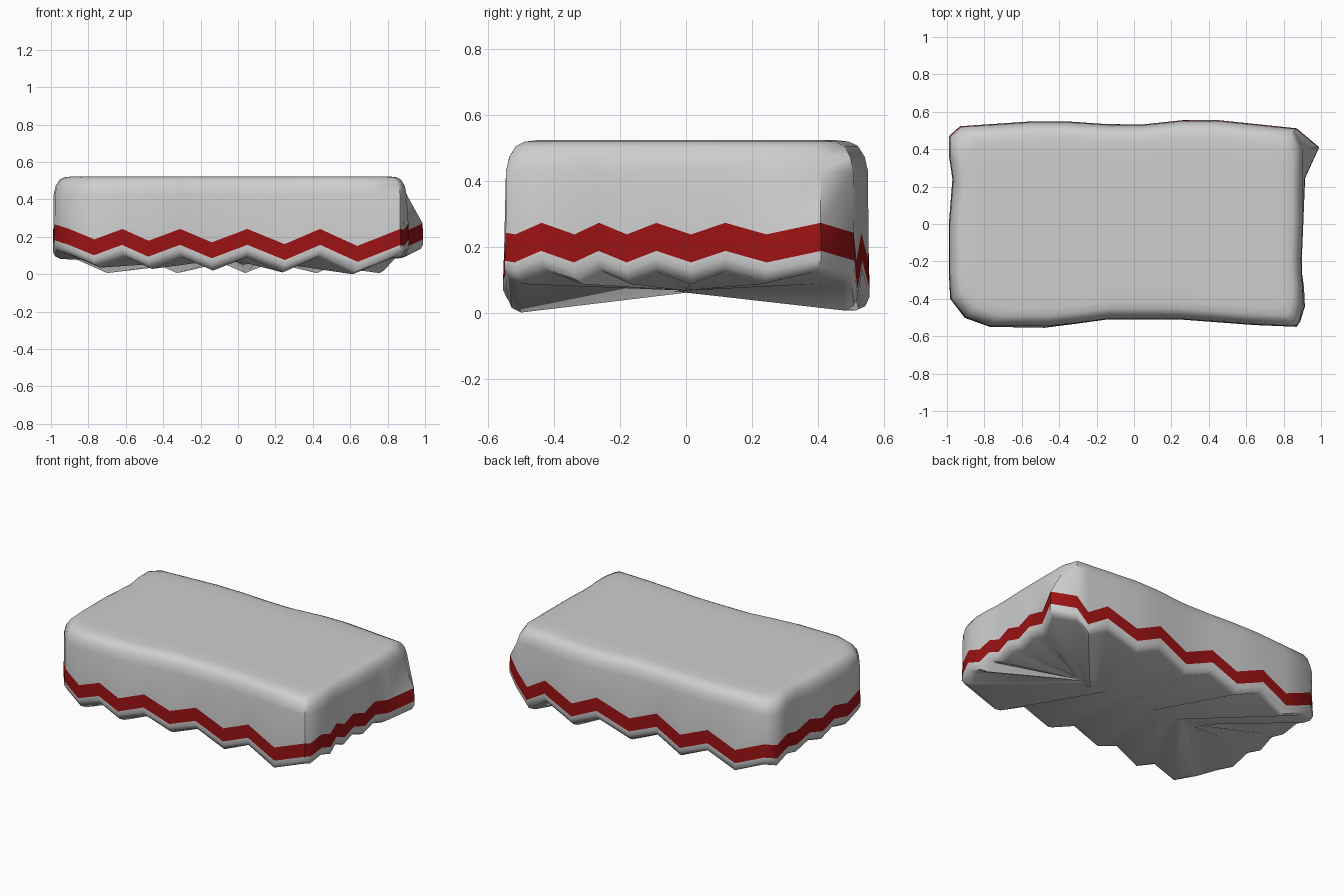
import bpy, bmesh, math

cube = bpy.data.objects.get("Cube")
if cube:
    bpy.data.objects.remove(cube)


def make_material(name, colour):
    mat = bpy.data.materials.new(name)
    mat.use_nodes = True
    mat.diffuse_color = colour
    mat.node_tree.nodes["Principled BSDF"].inputs["Base Color"].default_value = colour
    return mat


def interpolate(points, t):
    """Straight-line lookup through sorted (position, value) points."""
    points = sorted(points)
    for (a, va), (b, vb) in zip(points, points[1:]):
        if t <= b:
            return va + (vb - va) * (t - a) / (b - a)
    return points[-1][1]


# Plan outline of each side: distance out as a function of position along it
front_edge = [(-.91, -.5), (-.77, -.55), (-.47, -.555), (-.14, -.51), (.24, -.51), (.64, -.54), (.88, -.55)]
east_edge = [(-.55, .88), (-.42, .92), (-.24, .895), (0, .905), (.25, .915), (.41, .99), (.51, .885)]
back_edge = [(.885, .51), (.355, .565), (-.02, .525), (-.45, .555), (-.97, .52)]
west_edge = [(.52, -.975), (.43, -1), (.25, -.97), (0, -.99), (-.39, -.99), (-.5, -.91)]

# Where the folds fall on each side; they alternate between high and low
front_folds = [-.905, -.77, -.62, -.48, -.31, -.14, .05, .25, .44, .64, .87]
east_folds = [-.52, -.44, -.34, -.265, -.18, -.09, .015, .12, .245, .41]
back_folds = [.87, .79, .65, .44, .26, .04, -.16, -.34, -.54, -.73, -.93]
west_folds = [.47, .36, .24, .12, 0, -.12, -.26, -.4]

# edge, folds, runs along x, first fold is high, high level, low level
sides = [
    (front_edge, front_folds, True, True, .17, .095),
    (east_edge, east_folds, False, False, .2, .165),
    (back_edge, back_folds, True, True, .17, .085),
    (west_edge, west_folds, False, False, .195, .16),
]

outline = []
for edge, folds, along_x, starts_high, high, low in sides:
    for i, t in enumerate(folds):
        out = interpolate(edge, t)
        x, y = (t, out) if along_x else (out, t)
        level = high if (i % 2 == 0) == starts_high else low
        if edge is front_edge and level == low:
            level -= .025 * x
        outline.append((x, y, level))


def inset(x, y, d):
    return x * (1 - d / .95), y * (1 - d / .54)


bm = bmesh.new()


def add_ring(d, height, upper=False):
    """One loop round the cover; the upper loops do not follow the flared corners."""
    ring = []
    for x, y, level in outline:
        if upper:
            x, y = min(x, .905), max(-.55, min(y, .56))
        ring.append(bm.verts.new((*inset(x, y, d), height(level))))
    return ring


# Loops from the underside up to the top
rings = [
    add_ring(.58, lambda s: .078),
    add_ring(.04, lambda s: s - .066),
    add_ring(.012, lambda s: s - .052),
    add_ring(0, lambda s: s - .025),
    add_ring(0, lambda s: s),
    add_ring(.003, lambda s: s + .085),
]
for d, z in [(.004, .44), (.014, .485), (.034, .518), (.06, .531), (.1, .536), (.2, .536)]:
    rings.append(add_ring(d, lambda s: z, True))

STRIPE_ROW = 4
count = len(outline)
for row, (lower, above) in enumerate(zip(rings, rings[1:])):
    for i in range(count):
        j = (i + 1) % count
        face = bm.faces.new((lower[i], lower[j], above[j], above[i]))
        face.material_index = int(row == STRIPE_ROW)

# Flat top and flat centre of the underside
bm.faces.new(rings[-1])
bm.faces.new(list(reversed(rings[0])))
bmesh.ops.recalc_face_normals(bm, faces=bm.faces)

# Rest the lowest fold on the ground
lowest = min(v.co.z for v in bm.verts)
bmesh.ops.translate(bm, vec=(0, 0, -lowest), verts=bm.verts)

mesh = bpy.data.meshes.new("draped_cover")
bm.to_mesh(mesh)
bm.free()
mesh.materials.append(make_material("light_grey_cloth", (.62, .62, .62, 1)))
mesh.materials.append(make_material("dark_red_stripe", (.33, .006, .007, 1)))
cover = bpy.data.objects.new("draped_cover", mesh)
bpy.context.collection.objects.link(cover)
bpy.context.view_layer.objects.active = cover
cover.select_set(True)
bpy.ops.object.shade_smooth_by_angle(angle=math.radians(50))
